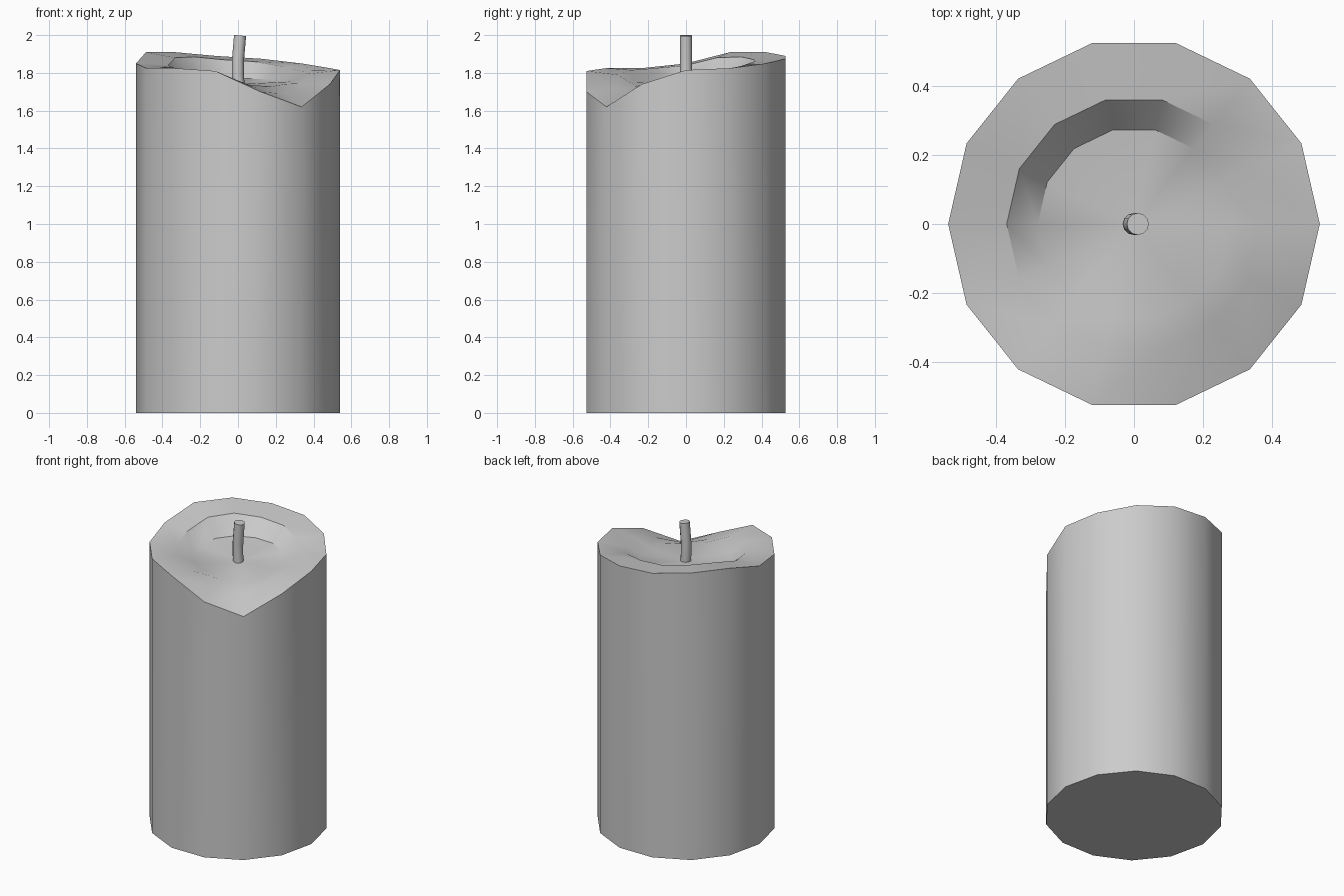
import bpy, bmesh
from math import cos, sin, pi
from mathutils import Vector, Matrix

if "Cube" in bpy.data.objects:
    bpy.data.objects.remove(bpy.data.objects["Cube"])

N = 14


def ring(bm, r, heights):
    return [bm.verts.new((r * cos(2 * pi * k / N), r * sin(2 * pi * k / N), z))
            for k, z in enumerate(heights)]


def bridge(bm, a, b):
    n = len(a)
    for k in range(n):
        j = (k + 1) % n
        bm.faces.new((a[k], a[j], b[j], b[k]))


def finish(bm, name):
    bmesh.ops.recalc_face_normals(bm, faces=bm.faces)
    me = bpy.data.meshes.new(name)
    bm.to_mesh(me)
    bm.free()
    ob = bpy.data.objects.new(name, me)
    bpy.context.collection.objects.link(ob)
    bpy.ops.object.select_all(action='DESELECT')
    ob.select_set(True)
    bpy.context.view_layer.objects.active = ob
    bpy.ops.object.shade_smooth_by_angle(angle=0.6)
    return ob


# Wax body: straight sides, uneven melted rim, softened lip and shallow pool
rim = [1.815, 1.825, 1.85, 1.875, 1.89, 1.91, 1.91,
       1.85, 1.825, 1.825, 1.81, 1.70, 1.62, 1.74]
lip = [1.795, 1.81, 1.835, 1.86, 1.87, 1.885, 1.88,
       1.84, 1.825, 1.815, 1.79, 1.725, 1.69, 1.745]
pool = [1.745 + 0.25 * (z - 1.76) for z in lip]
bm = bmesh.new()
rings = [ring(bm, 0.54, [0] * N), ring(bm, 0.54, rim),
         ring(bm, 0.37, lip), ring(bm, 0.28, pool)]
for a, b in zip(rings, rings[1:]):
    bridge(bm, a, b)
bm.faces.new(rings[0])
centre = bm.verts.new((0, 0, 1.74))
for k in range(N):
    bm.faces.new((rings[-1][k], rings[-1][(k + 1) % N], centre))
finish(bm, "wax_body")

# Wick: thin round tube bending slightly to the right
bm = bmesh.new()
loops = []
for x, z, tilt in [(0.004, 1.72, -0.1), (-0.001, 1.79, 0),
                   (0.0, 1.87, 0.05), (0.011, 1.998, 0.1)]:
    rot = Matrix.Rotation(tilt, 3, 'Y')
    loops.append([bm.verts.new(Vector((x, 0, z)) + rot @ Vector(
        (0.032 * cos(2 * pi * k / 12), 0.032 * sin(2 * pi * k / 12), 0)))
        for k in range(12)])
for a, b in zip(loops, loops[1:]):
    bridge(bm, a, b)
bm.faces.new(loops[0])
bm.faces.new(loops[-1])
finish(bm, "wick")
